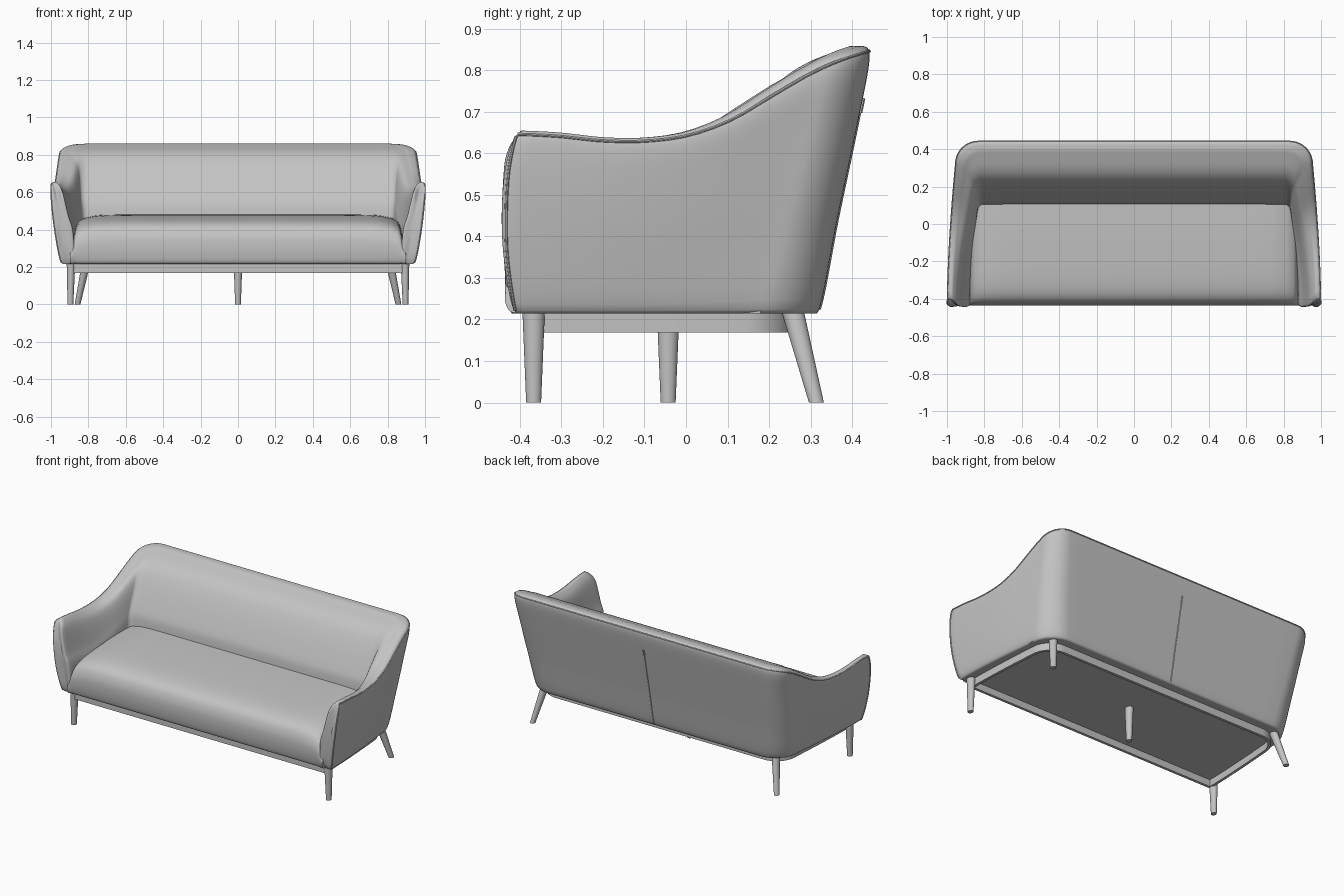
import bpy, bmesh, math
from mathutils import Vector

if "Cube" in bpy.data.objects:
    bpy.data.objects.remove(bpy.data.objects["Cube"])


def material(name, c):
    m = bpy.data.materials.new(name)
    m.diffuse_color = (c, c, c, 1)
    m.use_nodes = True
    m.node_tree.nodes["Principled BSDF"].inputs["Base Color"].default_value = m.diffuse_color
    return m


GREY = material("soft grey", 0.55)


def finish(name, bm, angle=40):
    bmesh.ops.recalc_face_normals(bm, faces=bm.faces[:])
    me = bpy.data.meshes.new(name)
    bm.to_mesh(me)
    bm.free()
    me.shade_smooth()
    me.set_sharp_from_angle(angle=math.radians(angle))
    ob = bpy.data.objects.new(name, me)
    bpy.context.collection.objects.link(ob)
    me.materials.append(GREY)
    return ob


def catmull(pts, t):
    """Smooth value of a list of tuples at index t."""
    n = len(pts) - 1
    i = max(0, min(int(t), n - 1))
    u = t - i
    p = [pts[max(0, min(n, i + k))] for k in (-1, 0, 1, 2)]
    return tuple(0.5 * (2 * b + (c - a) * u + (2 * a - 5 * b + 4 * c - d) * u * u
                        + (3 * b - a - 3 * c + d) * u ** 3) for a, b, c, d in zip(*p))


def u_path(xf, xb, yb, r, yf, ns=20, nc=10, nb=8):
    """U-shaped plan line: right arm front, rounded back corner, left arm front."""
    half = []
    for i in range(ns):
        s = i / ns
        half.append((xf + (xb - xf) * s ** 1.6, yf + (yb - r - yf) * s))
    for i in range(nc + 1):
        a = math.pi / 2 * i / nc
        half.append((xb - r + r * math.cos(a), yb - r + r * math.sin(a)))
    for i in range(1, nb + 1):
        half.append(((xb - r) * (1 - i / nb), yb))
    return half + [(-x, y) for x, y in half[-2::-1]]


def skin(bm, rows, wrap_rows=False, wrap_cols=False):
    """Quad surface over rows of points."""
    vs = [[bm.verts.new(p) for p in r] for r in rows]
    n, m = len(vs), len(vs[0])
    for i in range(n if wrap_rows else n - 1):
        for j in range(m if wrap_cols else m - 1):
            k, l = (i + 1) % n, (j + 1) % m
            bm.faces.new((vs[i][j], vs[k][j], vs[k][l], vs[i][l]))
    return vs


def tube(name, pts, radius, sides=8):
    pts = [Vector(p) for p in pts]
    bm = bmesh.new()
    rings = []
    for i, p in enumerate(pts):
        d = (pts[min(i + 1, len(pts) - 1)] - pts[max(i - 1, 0)]).normalized()
        ref = Vector((0, 0, 1)) if abs(d.z) < 0.8 else Vector((0.3, 1, 0))
        u = d.cross(ref).normalized()
        w = d.cross(u)
        rings.append([p + radius * (math.cos(a) * u + math.sin(a) * w)
                      for a in (2 * math.pi * k / sides for k in range(sides))])
    vs = skin(bm, rings, wrap_cols=True)
    bm.faces.new(vs[0])
    bm.faces.new(vs[-1])
    return finish(name, bm)


# Upholstered shell: rows are (x front, x back, y back, corner radius, y front, height share)
SHELL = [
    (.90, .86, .29, .13, -.40, 0), (.943, .90, .322, .15, -.412, .015),
    (.975, .925, .365, .14, -.432, .35), (.995, .945, .415, .13, -.430, .72),
    (.999, .955, .442, .12, -.412, .95), (.985, .94, .425, .12, -.394, 1.0),
    (.965, .90, .37, .09, -.402, .985), (.938, .855, .245, .05, -.425, .88),
    (.905, .84, .135, .03, -.432, .58), (.882, .835, .105, .03, -.432, .40),
    (.87, .83, .10, .03, -.42, 0)]
# Rim height at y = -0.4, -0.3 ... 0.5
RIM = [(z,) for z in (.655, .650, .639, .638, .652, .69, .752, .812, .852, .873)]
Z0 = .215
rim_z = [catmull(RIM, max(0, (y + .4) * 10))[0] for x, y in u_path(*SHELL[5][:5])]


def shell_row(v):
    q = catmull(SHELL, v)
    f = min(1, max(0, q[5]))
    return [(x, y, Z0 + f * (h - Z0)) for (x, y), h in zip(u_path(*q[:5]), rim_z)]


STEP = 6
rows = [shell_row(i / STEP) for i in range((len(SHELL) - 1) * STEP + 1)]
bm = bmesh.new()
vs = skin(bm, rows, wrap_rows=True)
for end in (0, -1):  # puffed, rounded arm fronts
    edge = [r[end] for r in vs]
    c = sum((v.co for v in edge), Vector()) / len(edge)
    ring = edge
    for inset, bulge in ((.05, .007), (.14, .012), (.3, .015), (.55, .016)):
        new = []
        for v in edge:
            p = v.co.lerp(c, inset)
            new.append(bm.verts.new((p.x, p.y - bulge, p.z)))
        for i in range(len(ring)):
            j = (i + 1) % len(ring)
            bm.faces.new((ring[i], ring[j], new[j], new[i]))
        ring = new
    bm.faces.new(ring)
finish("arms_and_back", bm, 60)

# Piping round the rim, down the outside of the arm fronts, and down the back
tube("rim_piping", shell_row(4.3), .004)
for end, side in ((0, "right"), (-1, "left")):
    tube(side + "_arm_piping", [r[end] for r in rows[STEP:int(4.3 * STEP) + 1]], .004)
mid = len(rows[0]) // 2
tube("back_seam", [r[mid] for r in rows[STEP:int(3.35 * STEP)]], .003)
tube("zip_pull", [shell_row(v)[mid] for v in (3.1, 3.2, 3.3)], .006)

# Seat cushion: side profile carried across x, dropping at the ends
PROFILE = [(-.405, .215), (-.425, .23), (-.436, .30), (-.430, .37), (-.395, .425),
           (-.30, .455), (-.10, .472), (.10, .480), (.18, .480)]
ENDS = [(0, 1), (.35, 1), (.70, .995), (.80, .95), (.84, .90), (.866, .81),
        (.882, .58), (.897, .36)]
prof = [catmull(PROFILE, i / 5) for i in range((len(PROFILE) - 1) * 5 + 1)]
half = [catmull(ENDS, i / 4) for i in range((len(ENDS) - 1) * 4 + 1)]
stations = [(-x, k) for x, k in half[:0:-1]] + half
bm = bmesh.new()
vs = skin(bm, [[(x, y, Z0 + (z - Z0) * k) for y, z in prof] + [(x, .18, Z0)]
               for x, k in stations], wrap_cols=True)
bm.faces.new(vs[0])
bm.faces.new(vs[-1])
finish("seat", bm, 50)

# Base frame: bowed ring of thin rails with a recessed panel
outer = u_path(.885, .86, .262, .13, -.385)
inner = u_path(.868, .843, .245, .115, -.368)
bm = bmesh.new()
skin(bm, [[(x, y, z) for x, y in loop] for loop, z in
          ((outer, .169), (outer, .222), (inner, .222), (inner, .169))],
     wrap_rows=True, wrap_cols=True)
finish("base_frame", bm)
bm = bmesh.new()
bm.faces.new([bm.verts.new((x, y, .212)) for x, y in inner])
finish("bottom_panel", bm)


# Tapered legs
def leg(name, top, bottom, r_top=.027, r_bottom=.018, n=24):
    bm = bmesh.new()
    vs = skin(bm, [[(c[0] + r * math.cos(2 * math.pi * k / n) * .85,
                     c[1] + r * math.sin(2 * math.pi * k / n), c[2]) for k in range(n)]
                   for c, r in ((top, r_top), (bottom, r_bottom))], wrap_cols=True)
    bm.faces.new(vs[0])
    bm.faces.new(vs[1])
    finish(name, bm)


for s, side in ((1, "right"), (-1, "left")):
    leg("front_leg_" + side, (s * .893, -.367, .22), (s * .896, -.367, 0))
    leg("back_leg_" + side, (s * .812, .257, .22), (s * .858, .314, 0))
leg("middle_leg", (0, -.043, .214), (0, -.043, 0))
